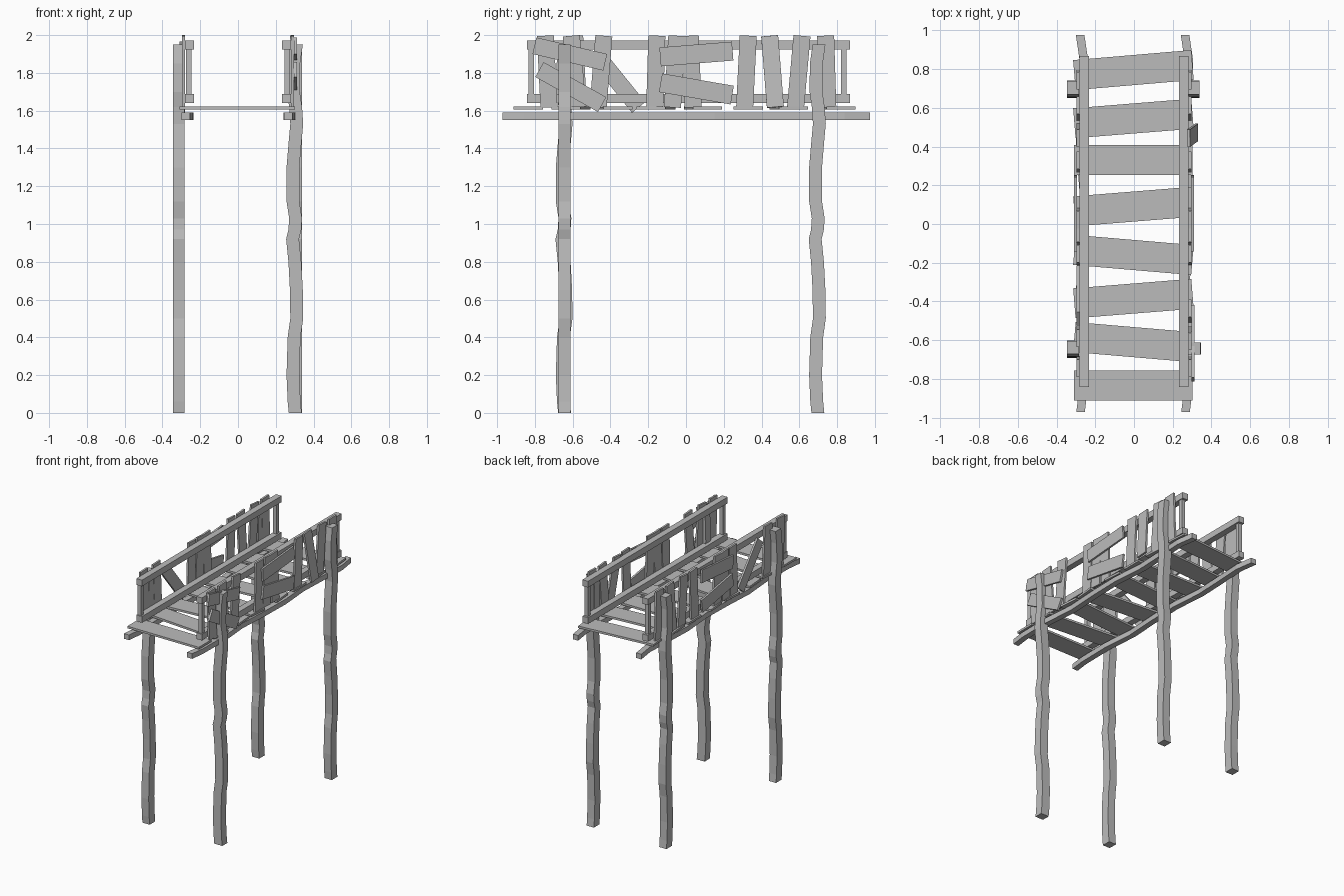
import bpy, bmesh
from mathutils import Matrix, Vector

cube = bpy.data.objects.get("Cube")
if cube:
    bpy.data.objects.remove(cube, do_unlink=True)

GREY = (0.5, 0.5, 0.5, 1)
wood = bpy.data.materials.new("weathered_grey_wood")
wood.use_nodes = True
wood.diffuse_color = GREY
wood.node_tree.nodes["Principled BSDF"].inputs["Base Color"].default_value = GREY


def add_object(name, bm):
    bmesh.ops.recalc_face_normals(bm, faces=bm.faces)
    mesh = bpy.data.meshes.new(name)
    bm.to_mesh(mesh)
    bm.free()
    mesh.materials.append(wood)
    obj = bpy.data.objects.new(name, mesh)
    bpy.context.collection.objects.link(obj)


def box(name, centre, size, angle=0, axis='X', tip=0):
    """Box turned about one axis, with an optional lean about y."""
    bm = bmesh.new()
    turn = Matrix.Rotation(tip, 4, 'Y') @ Matrix.Rotation(angle, 4, axis)
    place = Matrix.Translation(centre) @ turn @ Matrix.Diagonal((*size, 1))
    bmesh.ops.create_cube(bm, size=1, matrix=place)
    add_object(name, bm)


def crooked_timber(name, path, u, v):
    """Square timber swept along a path; u and v are its half-width vectors."""
    bm = bmesh.new()
    rings = [[bm.verts.new(Vector(p) + a * u + b * v)
              for a, b in ((-1, -1), (1, -1), (1, 1), (-1, 1))] for p in path]
    for low, high in zip(rings, rings[1:]):
        for i in range(4):
            j = (i + 1) % 4
            bm.faces.new((low[i], low[j], high[j], high[i]))
    bm.faces.new(rings[0])
    bm.faces.new(rings[-1])
    add_object(name, bm)


X, Y, Z = Vector((1, 0, 0)), Vector((0, 1, 0)), Vector((0, 0, 1))

# Tall crooked posts: height and sideways wobble
WOBBLE = [(0, .0), (.06, -.006), (.2, -.012), (.4, -.006), (.5, .008), (.65, .006),
          (.8, -.002), (.92, -.014), (.97, -.002), (1.03, .002), (1.12, -.012),
          (1.3, -.012), (1.42, -.002), (1.53, .008), (1.62, .002), (1.7, -.01),
          (1.85, -.008), (1.95, .006)]
for name, x, y, sway in (("front_right_post", -.314, -.643, Y),
                         ("front_left_post", .303, -.643, X),
                         ("back_right_post", -.314, .698, Y),
                         ("back_left_post", .308, .698, Y)):
    path = [Vector((x, y, z)) + sway * w for z, w in WOBBLE]
    across = X if sway == Y else Y
    crooked_timber(name, path, sway * .034, across * .031)

# Crooked beams below the deck
BEND = [(-.972, -.006), (-.86, .008), (-.6, .012), (-.35, -.008), (-.1, .006),
        (.15, .012), (.4, -.008), (.65, .002), (.84, .012), (.975, -.008)]
for name, x in (("right_beam", -.27), ("left_beam", .272)):
    path = [(x + b, y, 1.57) for y, b in BEND]
    crooked_timber(name, path, X * .022, Z * .02)

# Deck planks: position and skew
for y, skew in ((.795, .085), (.545, .08), (.33, 0), (.09, .08), (-.16, -.085),
                (-.385, .08), (-.61, -.085), (-.835, 0)):
    box("deck_plank", (-.003, y, 1.613), (.612, .155, .016), skew, 'Z')

# Leaning pickets shared by both sides: position, lean
PICKETS = [(.745, .03), (.597, -.09), (.458, .08), (.32, -.05),
           (.03, .04), (-.06, -.06), (-.16, -.03), (-.735, .05)]

for side, s in (("right", -1), ("left", 1)):
    # Rails and their end uprights
    for part, z in (("upper", 1.947), ("lower", 1.665)):
        box(f"{side}_{part}_rail", (s * .257, .012, z), (.048, 1.71, .048))
    for y in (-.82, .835):
        box(f"{side}_upright", (s * .26, y, 1.806), (.03, .03, .24))

    # Pickets
    for y, lean in PICKETS:
        slumped = s > 0 and y == .458
        box(f"{side}_picket", (s * (.303 if slumped else .289), y, 1.807),
            (.015, .09, .38), lean, tip=-.11 if slumped else 0)

    # Boards nailed across the middle
    box(f"{side}_upper_cross_board", (s * .303, .055, 1.9), (.015, .385, .1), .08)
    box(f"{side}_lower_cross_board", (s * .303, .055, 1.715), (.015, .385, .1), -.17)

# Front bay of the left side, patched with slanted boards
box("left_picket", (.289, -.59, 1.807), (.015, .09, .38), .09)
box("left_picket", (.289, -.45, 1.807), (.015, .09, .38), -.08)
box("left_upper_patch_board", (.305, -.615, 1.9), (.015, .385, .09), -.23)
box("left_lower_patch_board", (.305, -.61, 1.725), (.015, .38, .09), -.51)

# Front bay of the right side, with one fallen picket
box("right_picket", (-.289, -.58, 1.807), (.015, .09, .38), .05)
box("right_fallen_picket", (-.289, -.37, 1.765), (.015, .09, .38), .68)
